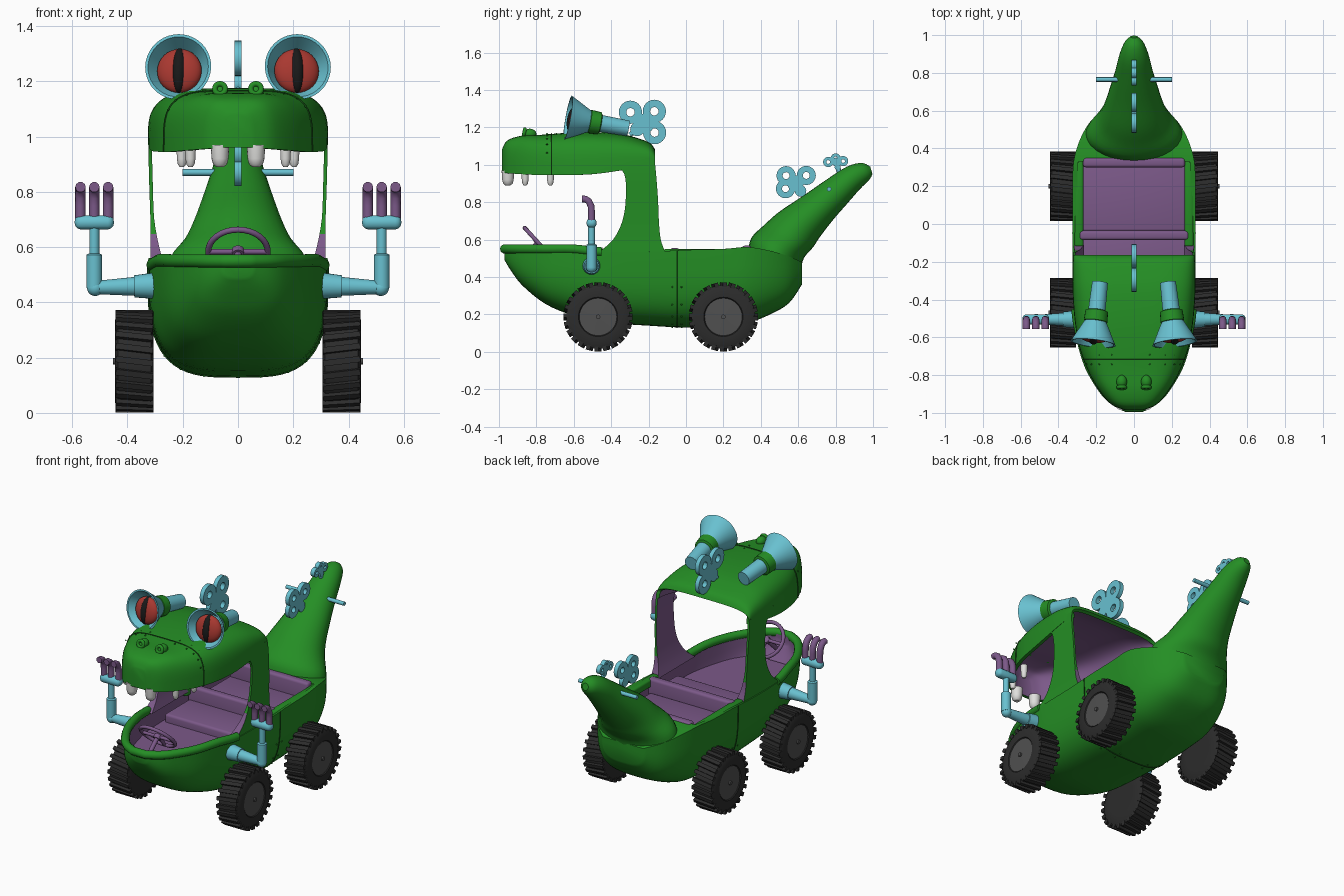
import bpy, bmesh
from math import sin, cos, pi, radians, copysign
from mathutils import Vector, Matrix

if "Cube" in bpy.data.objects:
    bpy.data.objects.remove(bpy.data.objects["Cube"])


def material(name, r, g, b):
    m = bpy.data.materials.new(name)
    m.use_nodes = True
    m.diffuse_color = (r, g, b, 1)
    bsdf = next(n for n in m.node_tree.nodes if n.type == 'BSDF_PRINCIPLED')
    bsdf.inputs["Base Color"].default_value = (r, g, b, 1)
    return m


GREEN = material("body green", .018, .27, .018)
SEAM = material("seam green", .01, .1, .01)
PURPLE = material("cabin purple", .2, .1, .25)
BLUE = material("metal blue", .14, .53, .63)
RED = material("eye red", .4, .04, .03)
BLACK = material("pupil black", .01, .01, .01)
WHITE = material("tooth white", .75, .75, .73)
RUBBER = material("tyre rubber", .025, .025, .025)
HUB = material("hub grey", .08, .08, .08)


def skin(bm, rings, closed=True, caps=(True, True), m=0):
    """Bridge rows of points into a surface."""
    rows = [[bm.verts.new(p) for p in ring] for ring in rings]
    n = len(rows[0])
    faces = []
    for a, b in zip(rows, rows[1:]):
        for i in range(n if closed else n - 1):
            j = (i + 1) % n
            faces.append(bm.faces.new((a[i], a[j], b[j], b[i])))
    faces += [bm.faces.new(row) for row, cap in zip((rows[0], rows[-1]), caps) if cap]
    for f in faces:
        f.material_index = m


def lathe(bm, origin, axis, stations, seg=24, m=0, caps=(True, True)):
    """Turn (distance, radius) stations around an axis."""
    q = Vector(axis).to_track_quat('Z', 'Y')
    rings = [[Vector(origin) + q @ Vector((r * cos(2 * pi * i / seg), r * sin(2 * pi * i / seg), t))
              for i in range(seg)] for t, r in stations]
    skin(bm, rings, True, caps, m)


def ring(bm, origin, axis, major, minor, seg=32):
    prof = [(minor * cos(pi * i / 5), major + minor * sin(pi * i / 5)) for i in range(11)]
    lathe(bm, origin, axis, prof, seg, 0, (False, False))


def ball(bm, centre, size, m=0, axis=(0, 0, 1)):
    q = Vector(axis).to_track_quat('Z', 'Y').to_matrix().to_4x4()
    mat = Matrix.Translation(centre) @ q @ Matrix.Diagonal((*size, 1))
    made = bmesh.ops.create_uvsphere(bm, u_segments=32, v_segments=20, radius=1, matrix=mat)
    for f in {f for v in made["verts"] for f in v.link_faces}:
        f.material_index = m


def box(bm, low, high, turn=Matrix()):
    low, high = Vector(low), Vector(high)
    mat = turn @ Matrix.Translation((low + high) / 2) @ Matrix.Diagonal((*(high - low), 1))
    bmesh.ops.create_cube(bm, size=1, matrix=mat)


def finish(name, bm, mats, mirror=False, shell=0, bevel=0, angle=40):
    bmesh.ops.remove_doubles(bm, verts=bm.verts, dist=.00002)
    bmesh.ops.recalc_face_normals(bm, faces=bm.faces)
    if shell:
        mid = sum((v.co for v in bm.verts), Vector()) / len(bm.verts)
        if sum(f.normal.dot(f.calc_center_median() - mid) * f.calc_area() for f in bm.faces) < 0:
            bmesh.ops.reverse_faces(bm, faces=bm.faces)
    me = bpy.data.meshes.new(name)
    bm.to_mesh(me)
    bm.free()
    for m in mats:
        me.materials.append(m)
    ob = bpy.data.objects.new(name, me)
    bpy.context.collection.objects.link(ob)
    for other in bpy.context.selected_objects:
        other.select_set(False)
    ob.select_set(True)
    bpy.context.view_layer.objects.active = ob
    if shell:
        s = ob.modifiers.new("shell", 'SOLIDIFY')
        s.thickness, s.offset, s.material_offset = shell, -1, 1
        bpy.ops.object.modifier_apply(modifier=s.name)
    if bevel:
        b = ob.modifiers.new("round", 'BEVEL')
        b.width, b.segments = bevel, 3
        bpy.ops.object.modifier_apply(modifier=b.name)
    bpy.ops.object.shade_smooth_by_angle(angle=radians(angle))
    if mirror:
        ob.modifiers.new("mirror", 'MIRROR')


def rod(name, paths, radius, mat):
    cu = bpy.data.curves.new(name, 'CURVE')
    cu.dimensions = '3D'
    cu.bevel_depth, cu.bevel_resolution, cu.use_fill_caps = radius, 3, True
    for path in paths:
        sp = cu.splines.new('POLY')
        sp.points.add(len(path) - 1)
        for p, co in zip(sp.points, path):
            p.co = (*co, 1)
    cu.materials.append(mat)
    bpy.context.collection.objects.link(bpy.data.objects.new(name, cu))


def spline(st, n=4):
    """Catmull-Rom blend between stations."""
    pts, out = [st[0]] + st + [st[-1]], []
    for quad in zip(pts, pts[1:], pts[2:], pts[3:]):
        for t in (k / n for k in range(n)):
            out.append([(2*q + (r-p)*t + (2*p - 5*q + 4*r - s)*t*t + (3*q - p - 3*r + s)*t**3) / 2
                        for p, q, r, s in zip(*quad)])
    return out + [list(st[-1])]


def arch(station, up, power, n=32, grow=0):
    y, w, low, high = station
    pts = []
    for i in range(n + 1):
        c, s = cos(pi * i / n), max(0, sin(pi * i / n)) ** power
        x = copysign(abs(c) ** power, c) * (w + grow)
        pts.append((x, y, low + (high - low + grow) * s if up else high - (high - low + grow) * s))
    return pts


# Hull: open tub, stations are (y, half width, bottom, top)
hull = spline([(-.97, .055, .49, .55), (-.93, .125, .425, .55), (-.87, .18, .35, .55), (-.75, .25, .255, .55),
               (-.6, .295, .193, .55), (-.45, .32, .158, .535), (-.2, .325, .14, .535), (0, .325, .13, .545),
               (.2, .325, .14, .55), (.33, .32, .155, .56), (.45, .285, .2, .54), (.55, .225, .26, .51),
               (.62, .14, .36, .48)])
bm = bmesh.new()
skin(bm, [arch(s, False, .6) for s in hull], closed=False)
finish("hull", bm, [GREEN, PURPLE], shell=.025)
edge = [(s[1] - .013, s[0], s[3]) for s in hull if s[0] < -.4]
rod("jaw_lip", [edge[::-1] + [(-x, y, z) for x, y, z in edge]], .025, GREEN)
bm = bmesh.new()
box(bm, (.268, -.12, .5), (.315, .36, .55))
finish("cabin_sills", bm, [GREEN], mirror=True, bevel=.012)
bm = bmesh.new()
skin(bm, [[(-s[1] * .99, s[0], s[3]), (s[1] * .99, s[0], s[3])] for s in hull if s[0] > .32],
     closed=False, caps=(False, False))
finish("rear_deck", bm, [GREEN])

# Upper jaw and roof
head = spline([(-.985, .05, .96, 1.08), (-.955, .12, .955, 1.13), (-.88, .185, .95, 1.155),
               (-.78, .242, .945, 1.16), (-.65, .29, .945, 1.17), (-.5, .315, .95, 1.175),
               (-.35, .325, .97, 1.165), (-.25, .325, .99, 1.14), (-.19, .322, 1, 1.115), (-.165, .32, 1, 1.08)])
bm = bmesh.new()
skin(bm, [arch(s, True, .5) for s in head], closed=False, caps=(True, False))
finish("upper_jaw", bm, [GREEN, PURPLE], shell=.02)

# Side posts: (z, front y, back y, inner x, outer x)
bm = bmesh.new()
posts = spline([(.53, -.47, -.11, .265, .318), (.6, -.39, -.135, .285, .316), (.7, -.34, -.145, .303, .317),
                (.82, -.322, -.15, .308, .321), (.95, -.33, -.16, .311, .324), (1.03, -.4, -.168, .308, .322)])
skin(bm, [[(a, f, z), (b, f, z), (b, k, z), (a, k, z)] for z, f, k, a, b in posts])
bmesh.ops.recalc_face_normals(bm, faces=bm.faces)
for f in bm.faces:
    low = f.calc_center_median().z < .64
    f.material_index = 1 if f.normal.x < -.6 or (low and f.normal.x < .5) else 0
finish("roof_posts", bm, [GREEN, PURPLE], mirror=True)

# Panel seams and rivets
def at(stations, y):
    return min(stations, key=lambda s: abs(s[0] - y))
seams = [arch(at(head, -.72), True, .5, grow=.001), arch(at(hull, -.05), False, .6, grow=.001)]
rod("panel_seams", seams, .003, SEAM)
bm = bmesh.new()
for line in seams:
    for x, y, z in line[3:-3:3]:
        for dy in (-.025, .025):
            bmesh.ops.create_icosphere(bm, subdivisions=1, radius=.005, matrix=Matrix.Translation((x, y + dy, z)))
finish("rivets", bm, [GREEN])

# Tail: top point, bottom point, half width
tail = spline([(.33, .53, .61, .42, .262), (.35, .61, .63, .5, .248), (.42, .68, .68, .56, .195),
               (.5, .75, .72, .62, .162), (.62, .83, .79, .71, .13), (.75, .92, .86, .79, .1),
               (.86, .99, .93, .87, .077), (.94, 1.01, .98, .92, .05), (.985, .99, .997, .95, .02)])
bm = bmesh.new()
rings = []
for ty, tz, by, bz, w in tail:
    a = [2 * pi * i / 28 for i in range(28)]
    rings.append([(w * sin(t), (ty + by) / 2 + (ty - by) / 2 * cos(t),
                   (tz + bz) / 2 + (tz - bz) / 2 * cos(t)) for t in a])
skin(bm, rings)
finish("tail", bm, [GREEN])

# Cabin floor, seats and steering wheel
bm = bmesh.new()
skin(bm, [[(-s[1] * .92, s[0], .42), (s[1] * .92, s[0], .42)] for s in hull if -.88 < s[0] < .36],
     closed=False, caps=(False, False))
finish("cabin_floor", bm, [PURPLE])
bm = bmesh.new()
for low, high in [((-.285, -.32, .38), (.285, -.05, .47)), ((-.29, -.085, .38), (.29, -.035, .555)),
                  ((-.275, -.04, .38), (.275, .32, .47)), ((-.27, .3, .4), (.27, .35, .568))]:
    box(bm, low, high)
finish("seats", bm, [PURPLE], bevel=.015)
bm = bmesh.new()
hubpos, lean = Vector((0, -.79, .583)), Vector((0, -.74, -.67))
ring(bm, hubpos, lean, .108, .011)
lathe(bm, hubpos, lean, [(-.01, .022), (.015, .022), (.015, .013), (.16, .013)])
for side in (-1, 1):
    lathe(bm, hubpos, (side, 0, 0), [(0, .01), (.105, .01)], 12)
lathe(bm, hubpos, (0, .67, -.74), [(0, .01), (.105, .01)], 12)
finish("steering_wheel", bm, [PURPLE])

# Teeth and nostrils
bm = bmesh.new()
for x, y, r in [(.065, -.952, .034), (.172, -.86, .02), (.203, -.725, .02)]:
    lathe(bm, (x, y, .97), (0, 0, -1), [(0, r), (.05, r * .9), (.07, r * .75), (.08, r * .4)], 16)
finish("teeth", bm, [WHITE], mirror=True)
bm = bmesh.new()
ring(bm, (.065, -.865, 1.172), (0, -1, .2), .019, .01)
ball(bm, (.065, -.835, 1.165), (.028, .035, .028))
finish("nostrils", bm, [GREEN], mirror=True)

# Eye horns, eyeballs seated inside them, and slit pupils
bm = bmesh.new()
base, gaze = Vector((.18, -.31, 1.195)), Vector((.037, -.325, .058)).normalized()
lathe(bm, base, gaze, [(0, .042), (.16, .046)])
lathe(bm, base, gaze, [(.15, .05), (.155, .06), (.21, .063), (.215, .055)], m=1)
lathe(bm, base, gaze, [(.21, .058), (.26, .084), (.32, .115), (.328, .12), (.328, .11), (.25, .065)], 40)
eye = base + gaze * .288 - Vector((0, 0, .008))
ball(bm, eye, (.081, .081, .036), 2, gaze)
ball(bm, eye, (.031, .083, .045), 3, gaze)
finish("eyes", bm, [BLUE, GREEN, RED, BLACK], mirror=True)

# Wind-up keys: a hub disc, pierced lobes and a flat stem
def key(name, hub, lobes, size, foot):
    b = bmesh.new()
    t = .013
    lathe(b, (0, *hub), (1, 0, 0), [(-t, size * .85), (t, size * .85)])
    for lobe in lobes:
        lathe(b, (0, *lobe), (1, 0, 0), [(-t, size * .36), (-t, size), (t, size), (t, size * .36), (-t, size * .36)],
              caps=(False, False))
    stem = Vector((0, *foot)) - Vector((0, *hub))
    lathe(b, Vector((0, *hub)) + stem * .5, (1, 0, 0), [(-t, size * .6), (t, size * .6)])
    lathe(b, (0, *hub), stem, [(0, t), (stem.length, t)], 16)
    finish(name, b, [BLUE])

key("head_key", (-.222, 1.22), [(-.297, 1.281), (-.169, 1.286), (-.168, 1.172)], .062, (-.3, 1.16))
key("tail_key", (.585, .9), [(.535, .942), (.643, .943), (.532, .872)], .051, (.64, .82))
key("tail_tip_key", (.802, 1.015), [(.76, 1.015), (.8, 1.034), (.84, 1.02)], .027, (.82, .96))
bm = bmesh.new()
lathe(bm, (-.2, .765, .87), (1, 0, 0), [(0, .012), (.4, .012)], 16)
finish("tail_crossbar", bm, [BLUE])

# Arms and hands
bm = bmesh.new()
lathe(bm, (.3, -.505, .46), (1, 0, -.03), [(0, .048), (.075, .04), (.075, .034), (.215, .024)])
ball(bm, (.517, -.505, .452), (.029, .029, .029))
lathe(bm, (.52, -.505, .452), (0, 0, 1), [(0, .028), (.12, .028), (.125, .018), (.22, .018)])
finish("arms", bm, [BLUE], mirror=True)
bm = bmesh.new()
box(bm, (.449, -.532, .664), (.591, -.478, .715))
finish("hands", bm, [BLUE], mirror=True, bevel=.022)
curl = [(-.505, .69), (-.505, .75), (-.508, .78), (-.52, .805), (-.538, .817), (-.555, .817)]
rod("fingers", [[(side * x, y, z) for y, z in curl] for side in (-1, 1) for x in (.47, .52, .57)], .019, PURPLE)

# Wheels with slanted tread lugs
for name, y in (("front_wheels", -.47), ("rear_wheels", .2)):
    bm = bmesh.new()
    centre = Vector((0, y, .187))
    lathe(bm, centre, (1, 0, 0), [(.305, .1), (.305, .15), (.315, .17), (.435, .17), (.445, .15), (.445, .105),
                                  (.438, .1)], 48)
    lathe(bm, centre, (1, 0, 0), [(.43, .1), (.441, .1), (.443, .012), (.452, .012)], 32, 1)
    for i in range(24):
        turn = Matrix.Translation(centre) @ Matrix.Rotation(2 * pi * i / 24, 4, 'X')
        lug = turn @ Matrix.Translation((.375, 0, .173)) @ Matrix.Rotation(.12, 4, 'Z')
        box(bm, (-.068, -.011, -.014), (.068, .011, .012), lug)
    finish(name, bm, [RUBBER, HUB], mirror=True, angle=30)
